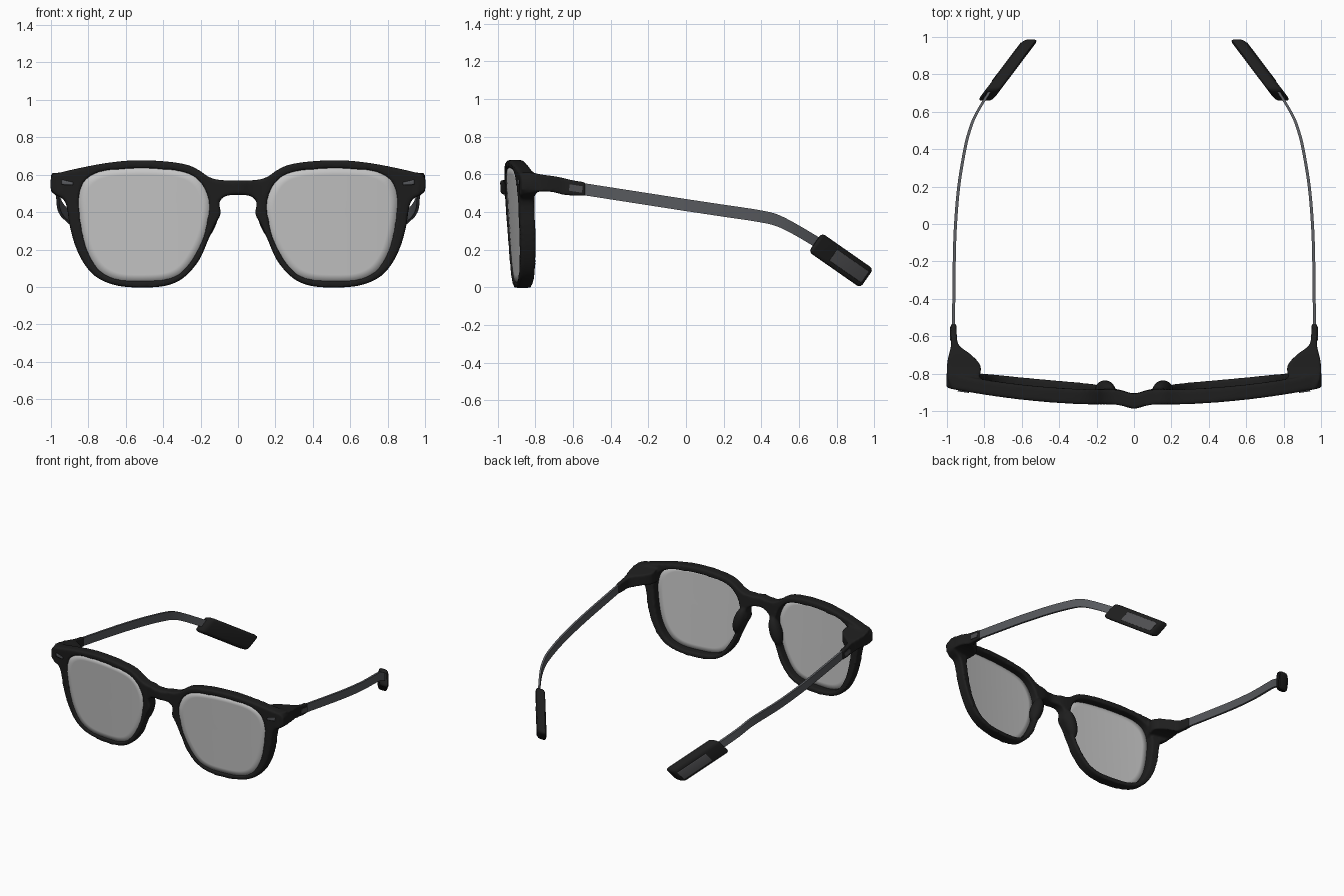
import bpy, bmesh, math
from mathutils import Matrix, Vector

if "Cube" in bpy.data.objects:
    bpy.data.objects.remove(bpy.data.objects["Cube"], do_unlink=True)


def material(name, r, g, b, rough=0.5):
    m = bpy.data.materials.new(name)
    m.use_nodes = True
    m.diffuse_color = (r, g, b, 1)
    node = m.node_tree.nodes["Principled BSDF"]
    node.inputs["Base Color"].default_value = (r, g, b, 1)
    node.inputs["Roughness"].default_value = rough
    return m


BLACK = material("matte black", 0.013, 0.013, 0.013)
SLATE = material("slate metal", 0.10, 0.105, 0.115)
INLAY = material("grey inlay", 0.075, 0.075, 0.08)
LENS = material("silver lens", 0.56, 0.56, 0.56)


def spline(pts, n, closed=False):
    """Catmull-Rom samples through tuples of any length."""
    out, count = [], len(pts)
    pick = (lambda i: pts[i % count]) if closed else (lambda i: pts[max(0, min(count - 1, i))])
    for i in range(count if closed else count - 1):
        p = [Vector(pick(i + k)) for k in (-1, 0, 1, 2)]
        for k in range(n):
            t = k / n
            out.append(0.5 * (2 * p[1] + (p[2] - p[0]) * t
                              + (2 * p[0] - 5 * p[1] + 4 * p[2] - p[3]) * t ** 2
                              + (3 * p[1] - p[0] - 3 * p[2] + p[3]) * t ** 3))
    if not closed:
        out.append(Vector(pts[-1]))
    return out


def add_object(name, bm, mat, mirror=True, angle=40):
    bmesh.ops.recalc_face_normals(bm, faces=bm.faces)
    me = bpy.data.meshes.new(name)
    bm.to_mesh(me)
    bm.free()
    me.materials.append(mat)
    ob = bpy.data.objects.new(name, me)
    bpy.context.collection.objects.link(ob)
    bpy.ops.object.select_all(action="DESELECT")
    bpy.context.view_layer.objects.active = ob
    ob.select_set(True)
    bpy.ops.object.shade_smooth_by_angle(angle=math.radians(angle))
    if mirror:
        ob.modifiers.new("Mirror", "MIRROR")
    return ob


def evaluated(ob):
    dg = bpy.context.evaluated_depsgraph_get()
    return bpy.data.meshes.new_from_object(ob.evaluated_get(dg))


def loft(bm, rings):
    loops = [[bm.verts.new(p) for p in ring] for ring in rings]
    n = len(loops[0])
    for a, b in zip(loops, loops[1:]):
        for i in range(n):
            bm.faces.new((a[i], a[(i + 1) % n], b[(i + 1) % n], b[i]))
    bm.faces.new(loops[0])
    bm.faces.new(loops[-1])


def front_y(x, z):
    """Wrap curve, forward tilt and bridge bulge of the front."""
    return -0.968 + 0.09 * x * x + 0.06 * (0.6 - z) - 0.022 * math.exp(-(x / 0.06) ** 2)


# Outlines of the front and of one lens, as x and z
half = [(0, .57), (.10, .572), (.16, .59), (.21, .625), (.28, .655), (.40, .672),
        (.55, .677), (.70, .663), (.85, .635), (.97, .605), (1.0, .58), (1.0, .52),
        (.975, .492), (.93, .465), (.912, .41), (.90, .33), (.87, .22), (.82, .12),
        (.75, .048), (.64, .006), (.50, -.003), (.38, .008), (.29, .05), (.21, .14),
        (.16, .25), (.125, .33), (.093, .39), (.10, .45), (.07, .485), (0, .492)]
outline = spline(half + [(-x, z) for x, z in reversed(half[1:-1])], 5, True)
lens_pts = [(.155, .42), (.168, .50), (.21, .57), (.28, .61), (.40, .628), (.55, .632),
            (.70, .622), (.78, .597), (.83, .55), (.85, .47), (.845, .38), (.825, .26),
            (.79, .16), (.73, .08), (.64, .04), (.50, .033), (.37, .045), (.29, .09),
            (.22, .19), (.175, .30)]
rim = spline(lens_pts, 5, True)

# Flat front plate with two lens openings
cu = bpy.data.curves.new("front_profile", "CURVE")
cu.dimensions, cu.fill_mode, cu.extrude = "2D", "BOTH", 0.04
for path in (outline, rim, [Vector((-p.x, p.y)) for p in rim]):
    sp = cu.splines.new("POLY")
    sp.points.add(len(path) - 1)
    for pt, p in zip(sp.points, path):
        pt.co = (p.x, p.y, 0, 1)
    sp.use_cyclic_u = True
curve_ob = bpy.data.objects.new("front_profile", cu)
bpy.context.collection.objects.link(curve_ob)
flat = evaluated(curve_ob)
bpy.data.objects.remove(curve_ob)
bm = bmesh.new()
bm.from_mesh(flat)
bmesh.ops.remove_doubles(bm, verts=bm.verts, dist=0.0005)
bm.transform(Matrix.Rotation(math.pi / 2, 4, "X"))
frame = add_object("front_frame", bm, BLACK, mirror=False)
dense = frame.modifiers.new("Dense", "REMESH")
dense.mode, dense.voxel_size = "VOXEL", 0.01
bm = bmesh.new()
bm.from_mesh(evaluated(frame))
bpy.data.objects.remove(frame)
for v in bm.verts:
    v.co.y += 0.04 + front_y(v.co.x, v.co.z)

# Corner lugs (y, inner x, outer x, low z, high z) and nose pads, fused in
lug = spline([(-.885, .85, .965, .49, .61), (-.83, .83, .995, .50, .61),
              (-.76, .82, 1.0, .51, .598), (-.70, .87, .99, .505, .59),
              (-.65, .935, .978, .492, .58), (-.60, .947, .98, .488, .568),
              (-.535, .95, .98, .488, .558)], 4)
for s in (1, -1):
    loft(bm, [[(s * a, y, lo), (s * b, y, lo), (s * b, y, hi), (s * a, y, hi)]
              for y, a, b, lo, hi in lug])
    place = (Matrix.Translation((s * .155, -.885, .36)) @ Matrix.Rotation(s * -.3, 4, "Y")
             @ Matrix.Diagonal((.045, .05, .11, 1)))
    bmesh.ops.create_icosphere(bm, subdivisions=3, radius=1, matrix=place)
frame = add_object("front_frame", bm, BLACK, mirror=False)
fuse = frame.modifiers.new("Fuse", "REMESH")
fuse.mode, fuse.voxel_size, fuse.use_smooth_shade = "VOXEL", 0.008, True
soften = frame.modifiers.new("Soften", "SMOOTH")
soften.factor, soften.iterations = 0.5, 5
frame.data = evaluated(frame)
frame.modifiers.clear()

# Curved lenses made of concentric rings
bm = bmesh.new()
centre = Vector((.5, .34))
rings = []
for k in range(1, 9):
    pts = [centre + (p - centre) * (1.02 * k / 8) for p in rim]
    rings.append([bm.verts.new((p.x, front_y(p.x, p.y) + .016, p.y)) for p in pts])
hub = bm.verts.new((centre.x, front_y(*centre) + .016, centre.y))
for i in range(len(rim)):
    j = (i + 1) % len(rim)
    bm.faces.new((hub, rings[0][i], rings[0][j]))
    for a, b in zip(rings, rings[1:]):
        bm.faces.new((a[i], b[i], b[j], a[j]))
lens = add_object("lenses", bm, LENS)
thick = lens.modifiers.new("Thickness", "SOLIDIFY")
thick.thickness, thick.offset = 0.012, 0

# Temple arms: thin flat bars along (y, x, z)
arm = spline([(-.56, .965, .524), (-.2, .961, .468), (0, .954, .437), (.2, .937, .407),
              (.38, .908, .38), (.48, .885, .357), (.58, .848, .308), (.72, .765, .225)], 6)
bm = bmesh.new()
loft(bm, [[(x - .008, y, z - .032), (x + .008, y, z - .032),
           (x + .008, y, z + .032), (x - .008, y, z + .032)] for y, x, z in arm])
add_object("temple_arms", bm, SLATE)


def tip_block(name, u, length, height, w, width, bevel, mat):
    """Rounded block in the slanted, inward-turning frame of the temple tip."""
    bm = bmesh.new()
    bmesh.ops.create_cube(bm, size=1, matrix=Matrix.Diagonal((width, length, height, 1)))
    bmesh.ops.bevel(bm, geom=bm.edges[:], offset=bevel, segments=3, profile=0.5, affect="EDGES")
    for v in bm.verts:
        a, b = v.co.y + u, v.co.z
        y = .69 + .82 * a + .572 * b
        v.co = (.797 - .755 * (y - .66) + w + v.co.x, y, .236 - .572 * a + .82 * b)
    add_object(name, bm, mat)


tip_block("temple_tips", .162, .335, .122, 0, .08, .022, BLACK)
tip_block("tip_inlays", .215, .205, .072, .0395, .007, .003, INLAY)

# Hinge plates on the outside of the lugs
bm = bmesh.new()
bmesh.ops.create_cube(bm, size=1, matrix=Matrix.Translation((.979, -.585, .525))
                      @ Matrix.Rotation(-.15, 4, "X") @ Matrix.Diagonal((.008, .07, .034, 1)))
add_object("hinge_plates", bm, INLAY)

# Small rivet plates laid onto the front corners
bm = bmesh.new()
bmesh.ops.create_grid(bm, x_segments=6, y_segments=3, size=0.5)
for v in bm.verts:
    x, z = .912 + v.co.x * .06, .556 + v.co.y * (.02 + .012 * v.co.x) + .008 * v.co.x
    hit, spot, _, _ = frame.ray_cast(Vector((x, -2, z)), Vector((0, 1, 0)))
    v.co = (x, (spot.y if hit else front_y(x, z)) - .004, z)
rivets = add_object("rivet_plates", bm, SLATE)
depth = rivets.modifiers.new("Thickness", "SOLIDIFY")
depth.thickness, depth.offset = 0.008, 0
